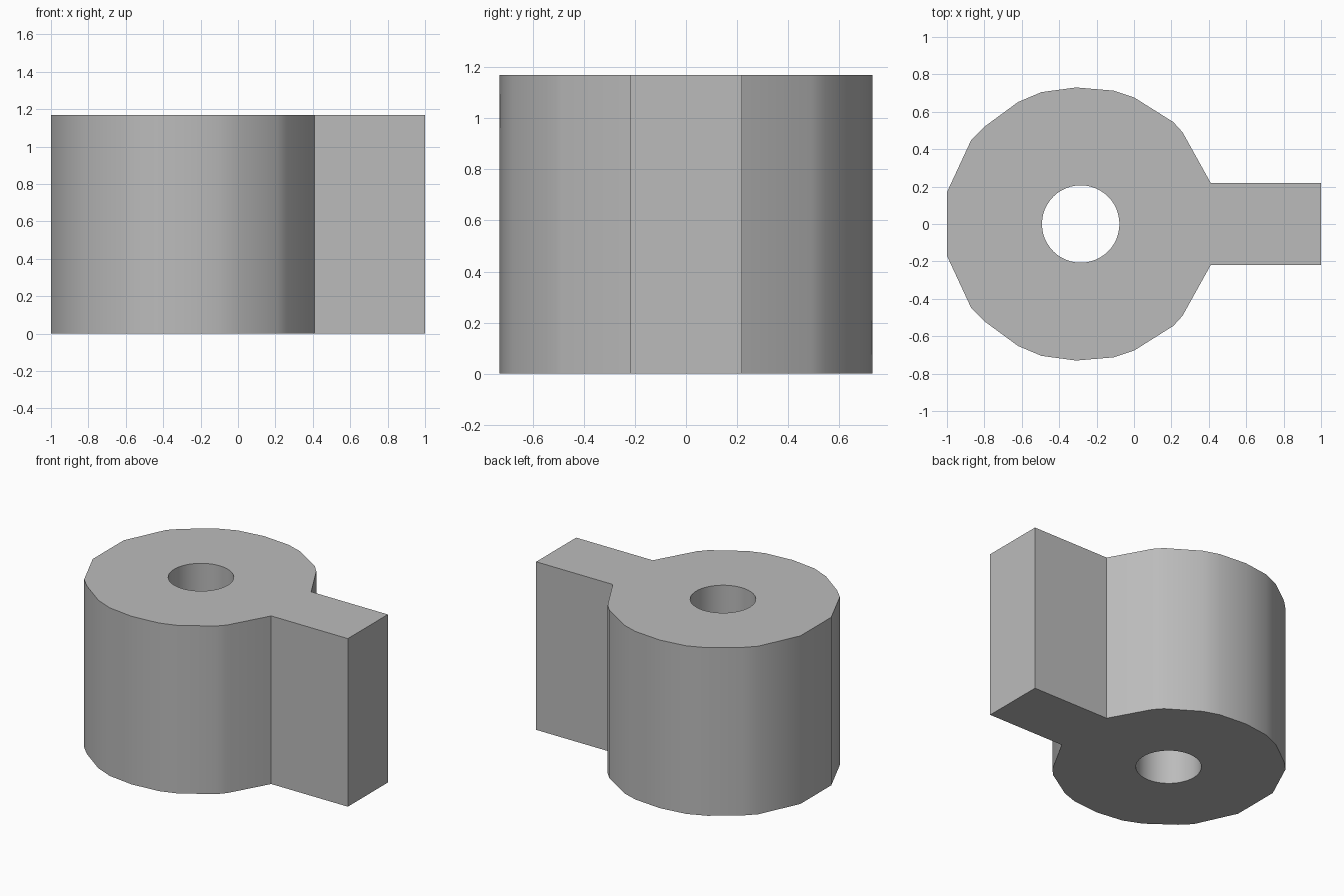
import bpy
import bmesh
import math

HEIGHT = 1.17
HOLE_X, HOLE_R, HOLE_SIDES = -0.285, 0.207, 48

cube = bpy.data.objects.get("Cube")
if cube:
    bpy.data.objects.remove(cube, do_unlink=True)

grey = bpy.data.materials.new("plain grey")
grey.use_nodes = True
colour = (0.5, 0.5, 0.5, 1.0)
grey.diffuse_color = colour
grey.node_tree.nodes["Principled BSDF"].inputs["Base Color"].default_value = colour


def add_loop(bm, points):
    """Closed ring of edges at the base."""
    verts = [bm.verts.new((x, y, 0)) for x, y in points]
    return [bm.edges.new((a, b)) for a, b in zip(verts, verts[1:] + verts[:1])]


# Half outline: straight tab, then the faceted round hub
half = [(1, 0.22), (0.41, 0.22), (0.26, 0.49), (0.21, 0.545), (0, 0.677),
        (-0.11, 0.713), (-0.31, 0.73), (-0.495, 0.705), (-0.62, 0.652),
        (-0.8, 0.52), (-0.87, 0.45), (-1, 0.17)]
outline = half + [(x, -y) for x, y in reversed(half)]

# Round bore through the hub
bore = []
for i in range(HOLE_SIDES):
    a = math.tau * i / HOLE_SIDES
    bore.append((HOLE_X + HOLE_R * math.cos(a), HOLE_R * math.sin(a)))

# Fill between the loops and extrude to full height
bm = bmesh.new()
edges = add_loop(bm, outline) + add_loop(bm, bore)
bmesh.ops.triangle_fill(bm, edges=edges, use_beauty=True, use_dissolve=False)
result = bmesh.ops.extrude_face_region(bm, geom=bm.faces[:], use_keep_orig=True)
top = [v for v in result["geom"] if isinstance(v, bmesh.types.BMVert)]
bmesh.ops.translate(bm, verts=top, vec=(0, 0, HEIGHT))
bmesh.ops.recalc_face_normals(bm, faces=bm.faces[:])

mesh = bpy.data.meshes.new("hub_with_tab")
bm.to_mesh(mesh)
bm.free()
mesh.materials.append(grey)
hub = bpy.data.objects.new("hub_with_tab", mesh)
bpy.context.collection.objects.link(hub)

# Smooth hub and bore, crisp tab corners and rims
bpy.ops.object.select_all(action="DESELECT")
hub.select_set(True)
bpy.context.view_layer.objects.active = hub
bpy.ops.object.shade_smooth_by_angle(angle=math.radians(30))
